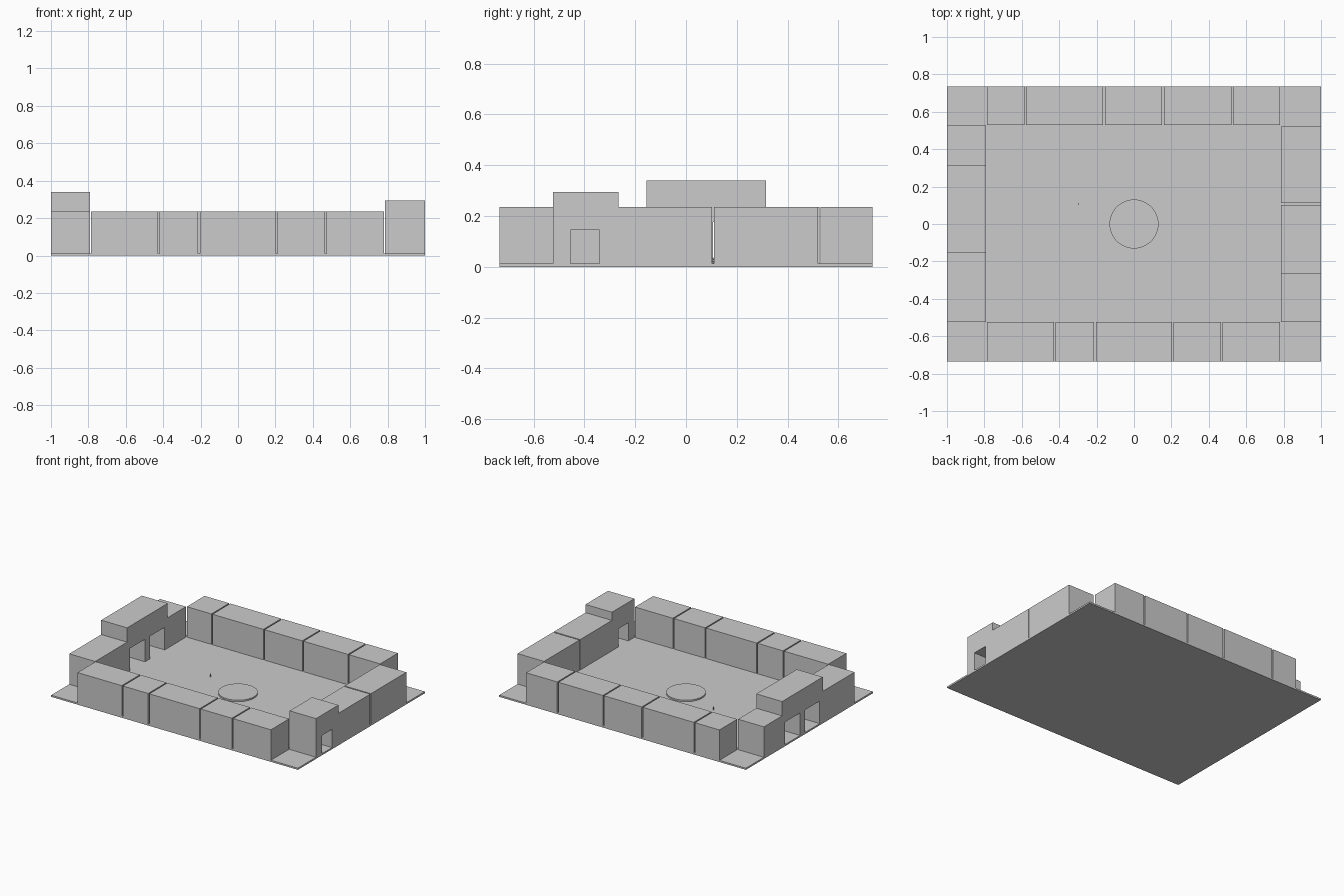
import bpy, bmesh

if "Cube" in bpy.data.objects:
    bpy.data.objects.remove(bpy.data.objects["Cube"])

Z0, H = 0.012, 0.235      # slab top, roof height
Y = 0.735                 # half depth
GAP = 0.009


def finish(name, bm):
    bmesh.ops.recalc_face_normals(bm, faces=bm.faces)
    mesh = bpy.data.meshes.new(name)
    bm.to_mesh(mesh)
    bm.free()
    obj = bpy.data.objects.new(name, mesh)
    bpy.context.collection.objects.link(obj)
    return obj


def box(name, x0, x1, y0, y1, z0, z1):
    extrude_x(name, [(y0, z0), (y1, z0), (y1, z1), (y0, z1)], x0, x1)


def extrude_x(name, profile, x0, x1):
    """Extrude a (y, z) outline along x."""
    bm = bmesh.new()
    face = bm.faces.new([bm.verts.new((x0, y, z)) for y, z in profile])
    ext = bmesh.ops.extrude_face_region(bm, geom=[face])
    for v in ext["geom"]:
        if isinstance(v, bmesh.types.BMVert):
            v.co.x = x1
    finish(name, bm)


def cylinder(name, x, y, z0, z1, r, sides):
    bpy.ops.mesh.primitive_cylinder_add(vertices=sides, radius=r, depth=z1 - z0,
                                        location=(x, y, (z0 + z1) / 2))
    bpy.context.object.name = name
    bpy.ops.object.shade_smooth_by_angle()


def wing_outline(y0, y1, tower, top, openings, door_top):
    """Wing side outline with a raised tower and passages open at the bottom."""
    pts = [(y0, Z0)]
    for a, b in openings:
        pts += [(a, Z0), (a, door_top), (b, door_top), (b, Z0)]
    pts += [(y1, Z0), (y1, H), (tower[1], H), (tower[1], top), (tower[0], top)]
    if tower[0] > y0:
        pts += [(tower[0], H), (y0, H)]
    return pts


# Ground slab
box("ground_slab", -1, 1, -Y, Y, 0, Z0)

# Front and back rows, split by narrow gaps
front = [-0.79, -0.423, -0.209, 0.208, 0.47, 0.786]
back = [-0.79, -0.582, -0.16, 0.155, 0.525, 0.786]
for name, cuts, y0, y1 in (("front_block", front, -Y, -0.525), ("back_block", back, 0.529, Y)):
    for a, b in zip(cuts, cuts[1:]):
        box(name, a + GAP / 2, b - GAP / 2, y0, y1, Z0, H)

# Left wing with double gateway under the tall tower
extrude_x("left_gate_wing", wing_outline(-0.525, 0.526, (-0.155, 0.315), 0.34,
          [(-0.12, 0.052), (0.107, 0.28)], 0.177), -1, -0.79)

# Right wing with single gateway, plus plain block
extrude_x("right_gate_wing", wing_outline(-0.525, 0.102, (-0.525, -0.265), 0.295,
          [(-0.455, -0.34)], 0.145), 0.786, 1)
box("right_block", 0.786, 1, 0.111, 0.521, Z0, H)

# Courtyard round platform and tiny standing figure
cylinder("round_platform", 0, 0, Z0, 0.023, 0.131, 48)
cylinder("figure_body", -0.297, 0.107, Z0, 0.029, 0.004, 12)
bpy.ops.mesh.primitive_uv_sphere_add(segments=12, ring_count=8, radius=0.004,
                                     location=(-0.297, 0.107, 0.032))
bpy.context.object.name = "figure_head"
bpy.ops.object.shade_smooth_by_angle()
